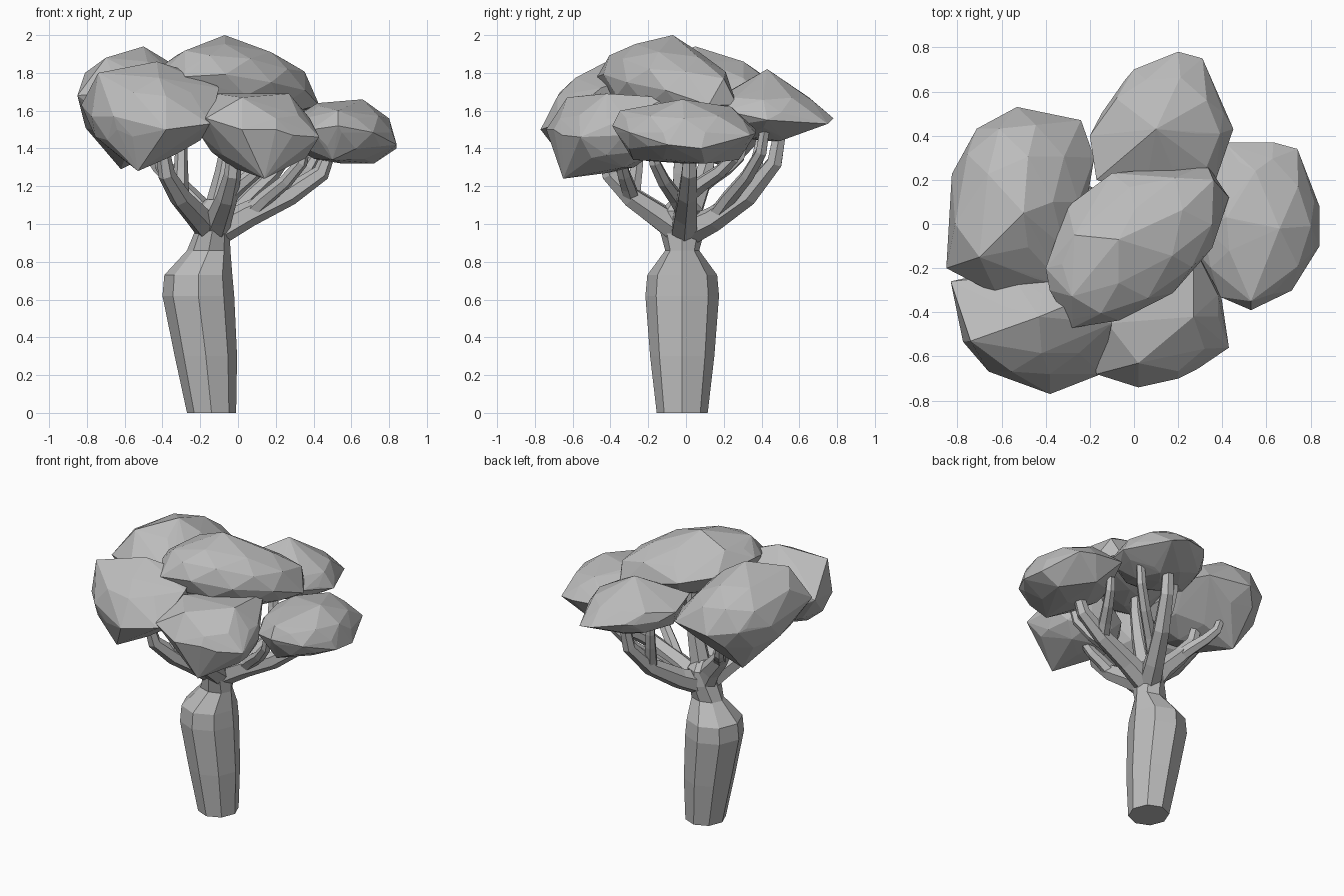
import bpy
import bmesh
from math import cos, sin, pi, radians
from mathutils import Vector, Matrix, Euler

default_cube = bpy.data.objects.get("Cube")
if default_cube:
    bpy.data.objects.remove(default_cube, do_unlink=True)

# One plain grey for the whole tree
grey = bpy.data.materials.new("plain_grey")
grey.use_nodes = True
GREY = (0.5, 0.5, 0.5, 1)
grey.diffuse_color = GREY
shader = next(n for n in grey.node_tree.nodes if n.type == "BSDF_PRINCIPLED")
shader.inputs["Base Color"].default_value = GREY
shader.inputs["Roughness"].default_value = 0.8


def finish(name, bm):
    """Turn a bmesh into a flat-shaded object in the scene."""
    bmesh.ops.recalc_face_normals(bm, faces=bm.faces)
    mesh = bpy.data.meshes.new(name)
    bm.to_mesh(mesh)
    bm.free()
    mesh.materials.append(grey)
    obj = bpy.data.objects.new(name, mesh)
    bpy.context.collection.objects.link(obj)


def loft(name, rings):
    """Skin a closed tube over rings that share one point count."""
    bm = bmesh.new()
    loops = [[bm.verts.new(point) for point in ring] for ring in rings]
    for low, high in zip(loops, loops[1:]):
        for i in range(len(low)):
            j = (i + 1) % len(low)
            bm.faces.new((low[i], low[j], high[j], high[i]))
    bm.faces.new(loops[0])
    bm.faces.new(loops[-1])
    finish(name, bm)


def ellipse(sides, rx, ry):
    angles = [2 * pi * i / sides for i in range(sides)]
    return [Vector((rx * cos(a), ry * sin(a), 0)) for a in angles]


def limb(name, start, tip, thick, thin, sag=1):
    """Angular branch that spreads outward first, then turns up.
    A larger sag keeps it low for longer. Returns its joints for forks."""
    start, tip = Vector(start), Vector(tip)
    span = tip - start
    joints = []
    for outward, rise in ((0, 0), (.3, .25), (.65, .5), (.92, .78), (1, 1.1)):
        upward = rise ** sag
        joints.append(start + Vector((span.x * outward, span.y * outward, span.z * upward)))
    rings = []
    last = len(joints) - 1
    for i, joint in enumerate(joints):
        along = joints[min(i + 1, last)] - joints[max(i - 1, 0)]
        turn = Vector((0, 0, 1)).rotation_difference(along.normalized())
        radius = thick + (thin - thick) * i / last
        rings.append([joint + turn @ p for p in ellipse(6, radius, radius)])
    loft(name, rings)
    return joints


def foliage(name, centre, radii, corners, yaw=0, tilt=0):
    """Faceted leaf mass: a coarse ellipsoid stretched over jutting corners."""
    ball = bmesh.new()
    bmesh.ops.create_icosphere(ball, subdivisions=2, radius=1)
    turn = Euler((0, radians(tilt), radians(yaw))).to_matrix().to_4x4()
    ball.transform(Matrix.Translation(centre) @ turn @ Matrix.Diagonal((*radii, 1)))
    points = [v.co.copy() for v in ball.verts]
    ball.free()

    bm = bmesh.new()
    for point in points + list(corners):
        bm.verts.new(point)
    bmesh.ops.convex_hull(bm, input=bm.verts[:])
    inner = [v for v in bm.verts if not v.link_faces]
    bmesh.ops.delete(bm, geom=inner, context="VERTS")
    finish(name, bm)


# Bottle-shaped trunk with a flared crotch: height, centre x, half width, half depth
trunk_profile = (
    (0, -.14, .13, .135), (.3, -.17, .165, .17), (.62, -.21, .19, .195),
    (.73, -.21, .18, .185), (.86, -.155, .115, .09),
    (.97, -.135, .09, .12), (1.07, -.13, .105, .115), (1.13, -.12, .05, .06),
)
loft("trunk", [
    [Vector((x, -.02, z)) + p for p in ellipse(8, rx, ry)]
    for z, x, rx, ry in trunk_profile
])

# Main limbs spread from the neck, each with thinner forks
crotch = Vector((-.13, -.01, .95))
limb_plan = {
    "right": ((.49, .02, 1.36), 1, [(.42, .27, 1.4), (.36, -.18, 1.4)]),
    "back": ((.14, .51, 1.48), 1.4, [(0, .4, 1.5), (.3, .42, 1.48)]),
    "left": ((-.42, .12, 1.4), .85, [(-.47, .3, 1.4)]),
    "front_left": ((-.4, -.43, 1.36), 1.1, [(-.3, -.25, 1.45)]),
    "front": ((-.02, -.44, 1.36), 1.1, [(.15, -.35, 1.38)]),
    "middle": ((-.03, -.02, 1.6), 1, []),
}
for side, (tip, sag, fork_tips) in limb_plan.items():
    joints = limb(side + "_limb", crotch, tip, .08, .034, sag)
    for number, fork_tip in enumerate(fork_tips):
        limb(f"{side}_fork_{number + 1}", joints[2 - number % 2], fork_tip, .047, .028)

# Leaf masses
foliage("top_foliage", (.01, -.1, 1.75), (.46, .27, .205), [
    (-.07, -.07, 2), (.36, .2, 1.77), (.43, .12, 1.63), (-.28, -.47, 1.78),
    (-.4, -.2, 1.84), (.33, .27, 1.63), (.2, -.24, 1.68),
    (-.27, -.05, 1.92), (-.3, .08, 1.78), (-.1, .23, 1.74)], yaw=38, tilt=9)

foliage("left_foliage", (-.53, .1, 1.63), (.31, .41, .27), [
    (-.53, .53, 1.6), (-.24, .47, 1.6), (-.62, .25, 1.29), (-.5, .05, 1.94),
    (-.85, -.2, 1.68), (-.74, .38, 1.65), (-.18, .3, 1.62), (-.81, 0, 1.8),
    (-.7, -.15, 1.88), (-.62, -.32, 1.7), (-.32, -.28, 1.7)])

foliage("front_left_foliage", (-.47, -.45, 1.57), (.32, .27, .24), [
    (-.83, -.26, 1.63), (-.74, -.53, 1.8), (-.43, -.42, 1.86),
    (-.38, -.77, 1.5), (-.53, -.6, 1.28), (-.15, -.68, 1.53),
    (-.64, -.65, 1.5), (-.1, -.45, 1.72), (-.14, -.3, 1.77)])

foliage("front_foliage", (.12, -.42, 1.47), (.29, .29, .2), [
    (.43, -.56, 1.46), (.38, -.32, 1.56), (.14, -.65, 1.24), (-.2, -.5, 1.6),
    (.02, -.74, 1.5), (.27, -.1, 1.67), (-.17, -.68, 1.56), (.2, -.7, 1.5),
    (-.12, -.45, 1.69), (.27, -.42, 1.69), (.02, -.63, 1.67),
    (-.2, -.48, 1.47), (.36, -.5, 1.35)])

foliage("right_foliage", (.55, -.01, 1.485), (.28, .36, .165), [
    (.84, -.1, 1.42), (.84, .08, 1.4), (.66, -.02, 1.66), (.41, .37, 1.5),
    (.63, .37, 1.48), (.74, .34, 1.47), (.53, -.39, 1.52), (.72, .1, 1.32),
    (.53, -.35, 1.6), (.55, .24, 1.62), (.5, -.28, 1.34), (.55, .28, 1.34),
    (.42, .03, 1.64), (.28, -.12, 1.5), (.39, -.33, 1.5)])

foliage("back_foliage", (.13, .41, 1.59), (.29, .3, .15), [
    (.2, .78, 1.56), (.31, .75, 1.53), (.45, .43, 1.55), (0, .7, 1.6),
    (.1, .43, 1.82), (-.2, .4, 1.63), (.2, .5, 1.44), (-.17, .2, 1.68),
    (.37, .2, 1.6), (-.13, .33, 1.5)])
